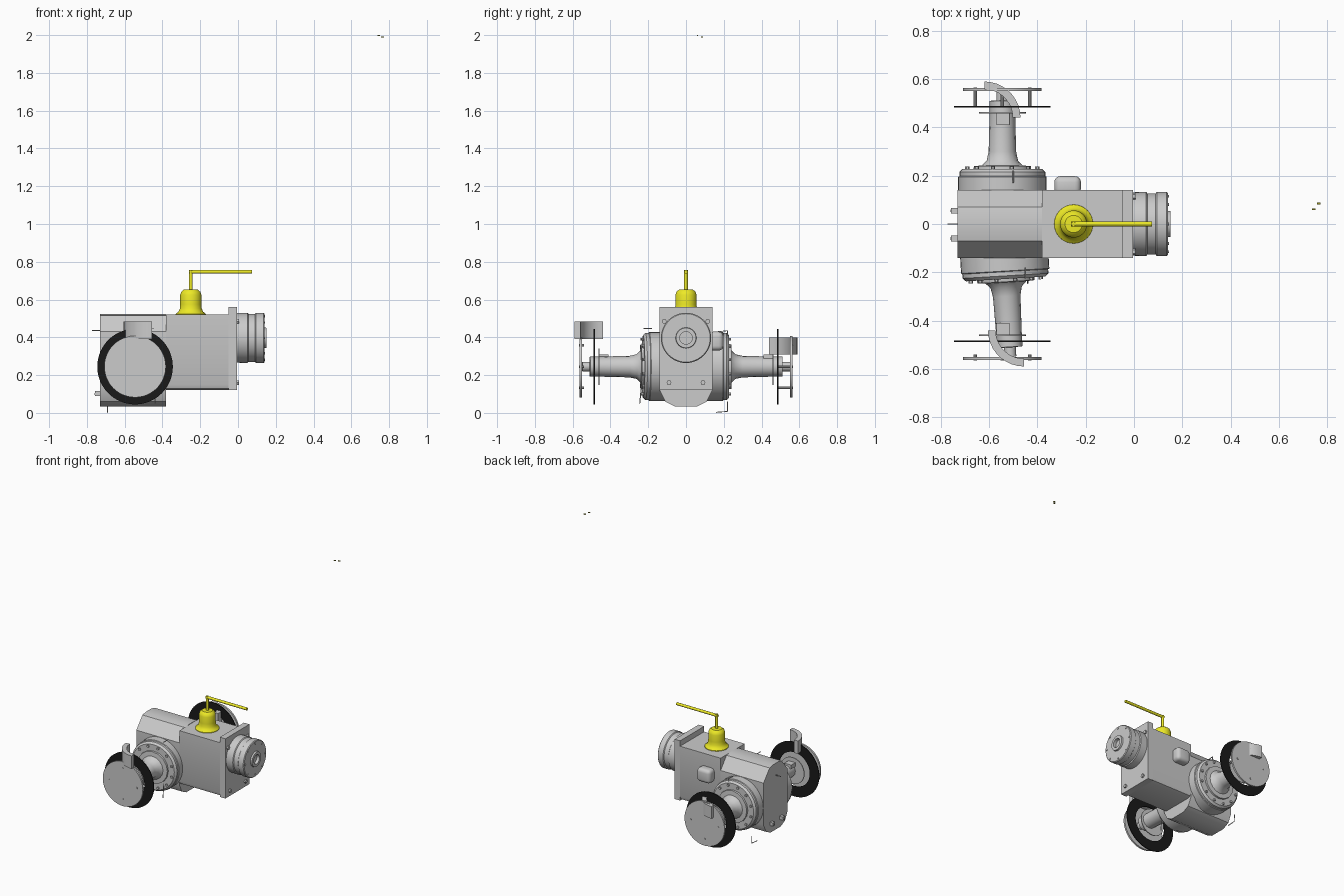
import bpy, bmesh, math
from mathutils import Vector

if "Cube" in bpy.data.objects:
    bpy.data.objects.remove(bpy.data.objects["Cube"])

def mat(name, c):
    m = bpy.data.materials.new(name)
    m.diffuse_color = (*c, 1)
    m.use_nodes = True
    m.node_tree.nodes["Principled BSDF"].inputs["Base Color"].default_value = m.diffuse_color
    return m

YELLOW = mat("yellow", (0.85, 0.82, 0.02))
BLACK = mat("black", (0.01, 0.01, 0.01))
OLIVE = mat("olive", (0.3, 0.28, 0.02))

def finish(name, bm, m=None, angle=35):
    bmesh.ops.recalc_face_normals(bm, faces=bm.faces)
    me = bpy.data.meshes.new(name)
    bm.to_mesh(me)
    bm.free()
    for p in me.polygons:
        p.use_smooth = True
    me.set_sharp_from_angle(angle=math.radians(angle))
    ob = bpy.data.objects.new(name, me)
    bpy.context.collection.objects.link(ob)
    if m:
        me.materials.append(m)
    return ob

def lathe(name, profile, origin, axis, n=32, m=None, closed=False):
    """Spin (radius, height) points around an axis through origin."""
    bm = bmesh.new()
    rings = []
    for r, h in profile:
        if r == 0:
            rings.append([bm.verts.new((0, 0, h))] * n)
        else:
            rings.append([bm.verts.new((r * math.cos(2 * math.pi * i / n),
                                        r * math.sin(2 * math.pi * i / n), h)) for i in range(n)])
    pairs = list(zip(rings, rings[1:])) + ([(rings[-1], rings[0])] if closed else [])
    for a, b in pairs:
        for i in range(n):
            j = (i + 1) % n
            vs = list(dict.fromkeys((a[i], a[j], b[j], b[i])))
            if len(vs) > 2:
                bm.faces.new(vs)
    q = Vector(axis).to_track_quat('Z', 'Y')
    for v in bm.verts:
        v.co = q @ v.co + Vector(origin)
    return finish(name, bm, m)

def cyl(name, r, h0, h1, origin, axis, n=32, m=None):
    return lathe(name, [(0, h0), (r, h0), (r, h1), (0, h1)], origin, axis, n, m)

def prism(name, pts, vec, m=None, bevel=0):
    """Extrude a 3D polygon along vec."""
    bm = bmesh.new()
    f = bm.faces.new([bm.verts.new(p) for p in pts])
    ext = bmesh.ops.extrude_face_region(bm, geom=[f])
    bmesh.ops.translate(bm, vec=vec, verts=[v for v in ext["geom"] if isinstance(v, bmesh.types.BMVert)])
    if bevel:
        bmesh.ops.bevel(bm, geom=bm.edges[:], offset=bevel, segments=4, profile=0.5, affect='EDGES')
    return finish(name, bm, m)

def box(name, x0, x1, y0, y1, z0, z1, m=None, bevel=0):
    return prism(name, [(x0, y0, z0), (x1, y0, z0), (x1, y1, z0), (x0, y1, z0)], (0, 0, z1 - z0), m, bevel)

def wire(name, pts, r=0.003):
    cu = bpy.data.curves.new(name, 'CURVE')
    cu.dimensions = '3D'
    cu.bevel_depth, cu.bevel_resolution, cu.use_fill_caps = r, 1, True
    sp = cu.splines.new('POLY')
    sp.points.add(len(pts) - 1)
    for p, co in zip(sp.points, pts):
        p.co = (*co, 1)
    ob = bpy.data.objects.new(name, cu)
    bpy.context.collection.objects.link(ob)

X, Z = (1, 0, 0), (0, 0, 1)
AX, AZ = -0.545, 0.245   # axle centre

# Gearbox housings
half = [(0.06, 0.035), (0.11, 0.06), (0.14, 0.12), (0.14, 0.43), (0.07, 0.515), (0.03, 0.523)]
prism("rear_housing", [(-0.73, y, z) for y, z in half] + [(-0.73, -y, z) for y, z in half[::-1]], (0.35, 0, 0))
half = [(0.11, 0.12), (0.131, 0.128), (0.14, 0.15), (0.14, 0.52)]
prism("front_housing", [(-0.38, y, z) for y, z in half] + [(-0.38, -y, z) for y, z in half[::-1]], (0.33, 0, 0))
box("mounting_plate", -0.05, -0.005, -0.14, 0.14, 0.12, 0.56)
box("side_cover", -0.33, -0.22, 0.12, 0.198, 0.33, 0.43, bevel=0.025)

# Front clutch drum with hub
lathe("front_drum", [(0, -0.01), (0.131, -0.01), (0.133, 0.05), (0.127, 0.055), (0.127, 0.09), (0.133, 0.095),
                     (0.133, 0.135), (0.128, 0.14), (0.055, 0.14), (0.053, 0.152), (0.033, 0.152),
                     (0.033, 0.13), (0, 0.13)], (0, 0, 0.397), X, 48)
for i in range(8):
    a = i * math.pi / 4
    cyl("drum_bolt", 0.006, 0.138, 0.144, (0, 0.115 * math.cos(a), 0.397 + 0.115 * math.sin(a)), X, 8)
for y, z in ((0.115, 0.485), (0.09, 0.16)):
    for s in (1, -1):
        cyl("plate_bolt", 0.013, -0.01, 0.006, (0, s * y, z), X, 6)

# Shift tower and lever
lathe("shift_tower", [(0, 0.515), (0.081, 0.515), (0.08, 0.524), (0.066, 0.535), (0.058, 0.552), (0.056, 0.575),
                      (0.056, 0.625), (0.05, 0.642), (0.036, 0.653), (0, 0.655)], (-0.25, 0, 0), Z, 32, YELLOW)
cyl("lever_post", 0.01, 0.64, 0.757, (-0.25, 0, 0), Z, 12, YELLOW)
cyl("lever_arm", 0.01, -0.26, 0.075, (0, 0, 0.747), X, 12, YELLOW)

# Axle sides; the near axle tube is slightly skewed
for s in (1, -1):
    d = Vector((0 if s > 0 else 0.06, s, 0)).normalized()
    o = (AX, 0, AZ)
    lathe("axle_drum", [(0, 0.1), (0.183, 0.1), (0.183, 0.195), (0.178, 0.198), (0.178, 0.215), (0.165, 0.228),
                        (0, 0.228)], o, d, 40)
    lathe("axle_tube", [(0, 0.22), (0.12, 0.22), (0.118, 0.24), (0.085, 0.242), (0.065, 0.262), (0.057, 0.3),
                        (0.053, 0.46), (0.053, 0.51), (0.025, 0.512), (0.025, 0.55), (0, 0.55)], o, d, 16)
    q = d.to_track_quat('Z', 'Y')
    for i in range(12):
        a = (i + 0.5) * math.pi / 6
        p = Vector(o) + q @ Vector((0.15 * math.cos(a), 0.15 * math.sin(a), 0))
        cyl("axle_bolt", 0.009, 0.22, 0.238, p, d, 6)
    # Brake assembly
    w = (0, s, 0)
    cyl("inner_flange", 0.097, 0.458, 0.464, o, w)
    lathe("brake_ring", [(0.125, 0.483), (0.2, 0.483), (0.2, 0.489), (0.125, 0.489)], o, w, 64, BLACK, True)
    cyl("wheel_disc", 0.163, 0.55, 0.563, o, w, 48)
    for i in range(4):
        a = i * math.pi / 2
        p = (AX + 0.113 * math.cos(a), 0, AZ + 0.113 * math.sin(a))
        cyl("disc_post", 0.007, 0.487 if s > 0 else 0.54, 0.566, p, w, 10)
    y0, y1 = sorted((s * 0.41, s * 0.462))
    box("spring_pad", -0.57, -0.515, y0, y1, 0.28, 0.31)

    # Curved guard plate: quarter ring around a vertical axis
    x0, z0, z1 = (-0.62, 0.31, 0.40) if s > 0 else (-0.455, 0.39, 0.485)
    c = Vector((x0, s * 0.44, 0)) 
    dirx = 1
    if s < 0:
        c, dirx = Vector((-0.455, -0.44, 0)), -1
    arc = [math.radians(t) for t in range(0, 91, 10)]
    pts = [(c.x + dirx * 0.15 * math.cos(t), c.y + s * 0.15 * math.sin(t), z0) for t in arc]
    pts += [(c.x + dirx * 0.118 * math.cos(t), c.y + s * 0.118 * math.sin(t), z0) for t in arc[::-1]]
    prism("guard_plate", pts, (0, 0, z1 - z0))

# Small pins, drain lugs and clips
for y in (0.055, -0.06):
    cyl("rear_pin", 0.006, -0.76, -0.72, (0, y, 0.10), X, 8)
    box("rear_lug", -0.757, -0.73, y - 0.012, y + 0.012, 0.09, 0.115)
wire("rear_rod", [(-0.772, 0, 0.437), (-0.72, 0, 0.437)])
wire("lower_clip", [(-0.69, 0.16, 0.003), (-0.69, 0.22, 0.008), (-0.69, 0.22, 0.06)])
wire("upper_clip", [(-0.5, 0.17, 0.43), (-0.5, 0.22, 0.435), (-0.5, 0.22, 0.37)])
wire("near_clip", [(-0.45, -0.225, 0.447), (-0.45, -0.18, 0.447)])
wire("near_lower_clip", [(-0.44, -0.245, 0.05), (-0.44, -0.235, 0.15)])

# Two loose link chips high above the body
box("loose_chip_a", 0.738, 0.752, 0.057, 0.064, 1.996, 2.0, OLIVE)
box("loose_chip_b", 0.758, 0.772, 0.08, 0.089, 1.988, 1.993, OLIVE)
